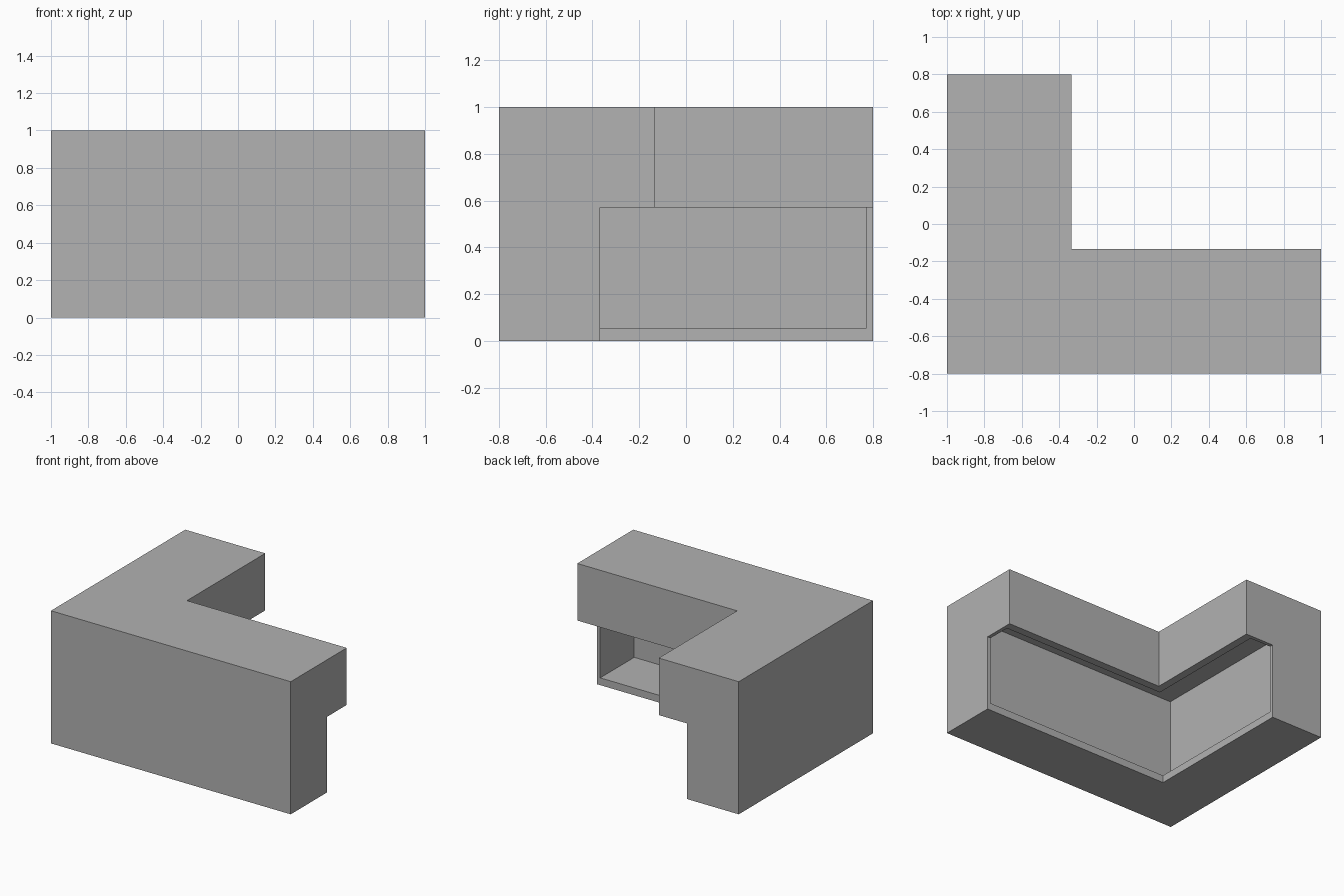
import bpy
import bmesh

cube = bpy.data.objects.get("Cube")
if cube:
    bpy.data.objects.remove(cube, do_unlink=True)

# Main dimensions
HALF_X, HALF_Y = 1.0, 0.8
TOP_DEPTH, BASE_DEPTH = 0.667, 0.432
TOP_Z, LEDGE_Z = 1.0, 0.57
WALL, FLOOR, LIP, CEILING = 0.027, 0.055, 0.06, 0.967

grey = bpy.data.materials.new("plain_grey")
grey.use_nodes = True
grey.diffuse_color = (0.445, 0.445, 0.445, 1)
grey.node_tree.nodes["Principled BSDF"].inputs["Base Color"].default_value = grey.diffuse_color


def l_sweep(name, profile, end_inset=0.0):
    """Sweep a (depth, height) profile around the L-shaped outer wall."""
    bm = bmesh.new()
    stations = (
        lambda d: (HALF_X - end_inset, d - HALF_Y),
        lambda d: (d - HALF_X, d - HALF_Y),
        lambda d: (d - HALF_X, HALF_Y - end_inset),
    )
    rings = [[bm.verts.new((*place(d), z)) for d, z in profile] for place in stations]
    for a, b in zip(rings, rings[1:]):
        for i in range(len(profile)):
            j = (i + 1) % len(profile)
            bm.faces.new((a[i], a[j], b[j], b[i]))
    bm.faces.new(rings[0])
    bm.faces.new(rings[-1])
    bmesh.ops.recalc_face_normals(bm, faces=bm.faces)
    mesh = bpy.data.meshes.new(name)
    bm.to_mesh(mesh)
    bm.free()
    mesh.materials.append(grey)
    obj = bpy.data.objects.new(name, mesh)
    bpy.context.collection.objects.link(obj)
    return obj


# Counter body with an overhanging top on the inner side
counter = l_sweep("corner_counter", [
    (0, 0), (BASE_DEPTH, 0), (BASE_DEPTH, LEDGE_Z),
    (TOP_DEPTH, LEDGE_Z), (TOP_DEPTH, TOP_Z), (0, TOP_Z)])

# Hollow interior, open on the inner side and behind the hanging lip
reach, step_z = 0.5, 0.5
cutter = l_sweep("interior_cutter", [
    (WALL, FLOOR), (reach, FLOOR), (reach, step_z),
    (TOP_DEPTH - LIP, step_z), (TOP_DEPTH - LIP, CEILING), (WALL, CEILING)], WALL)
cutter.hide_render = True

hollow = counter.modifiers.new("hollow", 'BOOLEAN')
hollow.operation = 'DIFFERENCE'
hollow.solver = 'EXACT'
hollow.object = cutter
bpy.context.view_layer.objects.active = counter
bpy.ops.object.modifier_apply(modifier=hollow.name)
bpy.data.objects.remove(cutter, do_unlink=True)

# Merge the flat faces across the corner mitre
bm = bmesh.new()
bm.from_mesh(counter.data)
bmesh.ops.dissolve_limit(bm, angle_limit=0.01, verts=bm.verts, edges=bm.edges)
bm.to_mesh(counter.data)
bm.free()
